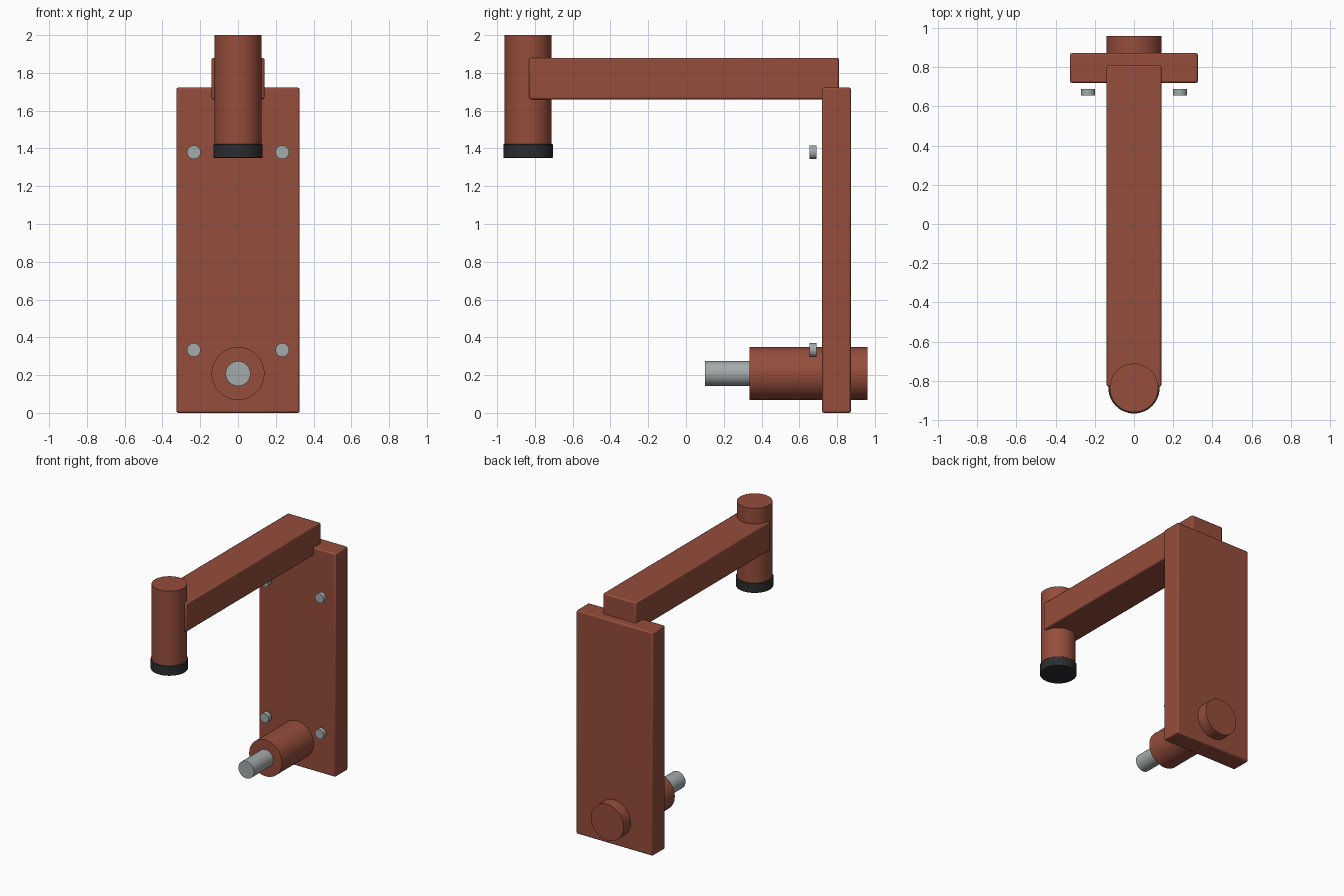
import bpy
from math import radians

if "Cube" in bpy.data.objects:
    bpy.data.objects.remove(bpy.data.objects["Cube"])


def material(name, rgb):
    m = bpy.data.materials.new(name)
    m.diffuse_color = (*rgb, 1)
    m.use_nodes = True
    m.node_tree.nodes["Principled BSDF"].inputs["Base Color"].default_value = m.diffuse_color
    return m


RED = material("red_paint", (0.30, 0.075, 0.045))
BLACK = material("black_rubber", (0.025, 0.026, 0.028))
STEEL = material("steel", (0.37, 0.40, 0.41))


def finish(name, mat, bevel):
    ob = bpy.context.object
    ob.name = ob.data.name = name
    ob.data.materials.append(mat)
    bpy.ops.object.shade_smooth_by_angle(angle=radians(35))
    if bevel:
        b = ob.modifiers.new("edge_bevel", 'BEVEL')
        b.width, b.segments, b.limit_method = bevel, 2, 'ANGLE'
    return ob


def box(name, lo, hi, mat, bevel=0.01):
    bpy.ops.mesh.primitive_cube_add(size=1, location=[(a + b) / 2 for a, b in zip(lo, hi)])
    bpy.context.object.scale = [b - a for a, b in zip(lo, hi)]
    bpy.ops.object.transform_apply(location=False, rotation=False, scale=True)
    return finish(name, mat, bevel)


def rod(name, axis, x, other, start, end, radius, mat, bevel=0):
    """Cylinder along 'Y' (other = z) or 'Z' (other = y)."""
    mid = (start + end) / 2
    loc = (x, mid, other) if axis == 'Y' else (x, other, mid)
    rot = (radians(90), 0, 0) if axis == 'Y' else (0, 0, 0)
    bpy.ops.mesh.primitive_cylinder_add(vertices=48, radius=radius, depth=end - start,
                                        location=loc, rotation=rot)
    return finish(name, mat, bevel)


# Back plate and overhead arm
box("back_plate", (-0.326, 0.72, 0), (0.326, 0.873, 1.722), RED)
box("arm", (-0.14, -0.83, 1.66), (0.14, 0.81, 1.88), RED)

# Vertical tube with dark foot at the arm's front end
rod("arm_tube", 'Z', 0, -0.836, 1.40, 2.0, 0.124, RED)
rod("tube_foot", 'Z', 0, -0.836, 1.35, 1.424, 0.131, BLACK, 0.003)

# Lower housing through the plate, with steel shaft
rod("shaft_housing", 'Y', 0, 0.208, 0.336, 0.96, 0.14, RED)
rod("shaft", 'Y', 0, 0.208, 0.10, 0.40, 0.066, STEEL)

# Four bolts standing just off the plate
for x in (-0.234, 0.234):
    for z in (0.333, 1.38):
        rod("bolt", 'Y', x, z, 0.655, 0.69, 0.036, STEEL)
